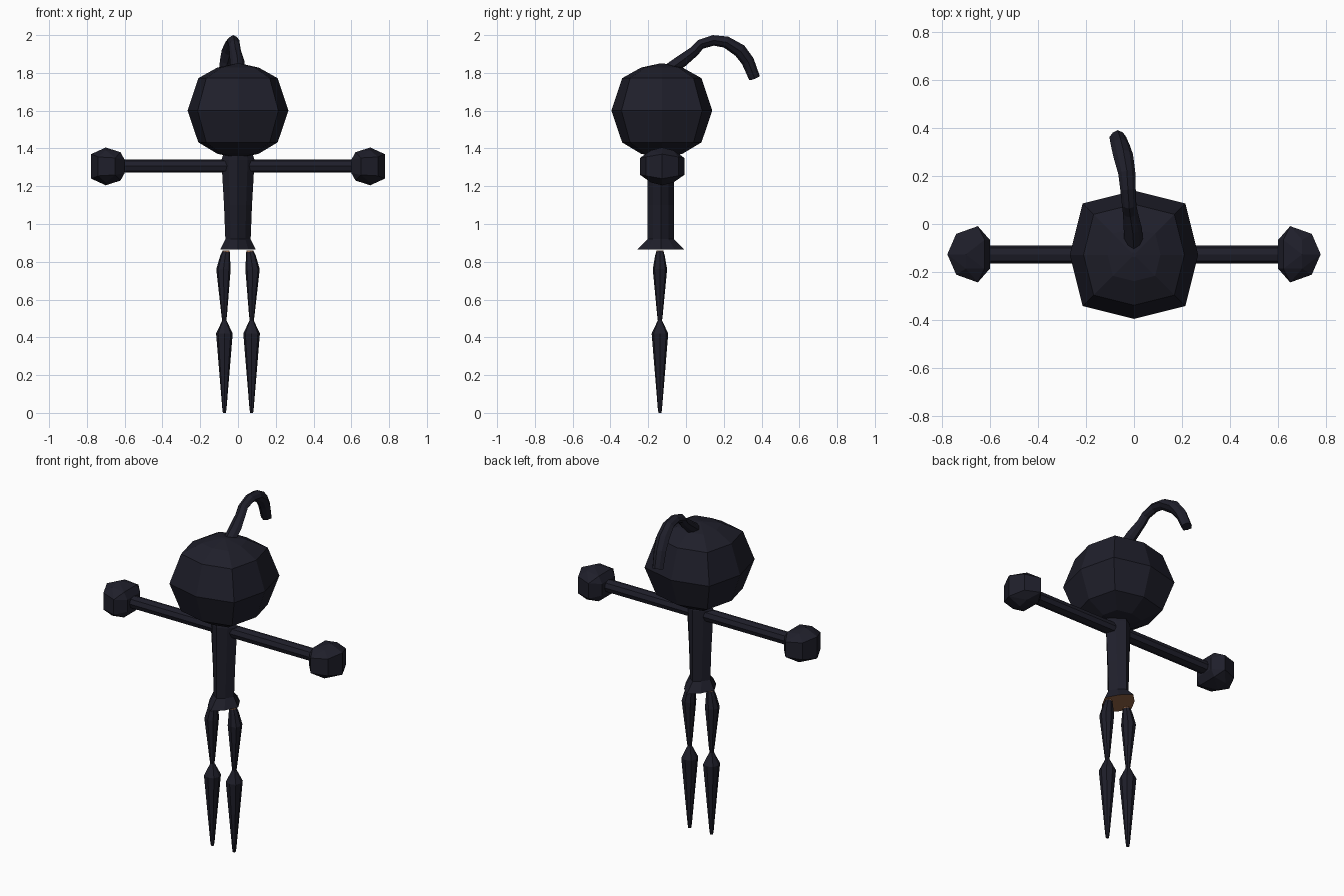
import bpy, bmesh, math
from mathutils import Vector

if "Cube" in bpy.data.objects:
    bpy.data.objects.remove(bpy.data.objects["Cube"])


def material(name, rgb):
    m = bpy.data.materials.new(name)
    m.diffuse_color = (*rgb, 1)
    m.use_nodes = True
    m.node_tree.nodes["Principled BSDF"].inputs["Base Color"].default_value = m.diffuse_color
    return m


DARK = material("dark slate", (0.0135, 0.0135, 0.0235))
BROWN = material("brown", (0.32, 0.14, 0.065))


def finish(name, bm):
    bmesh.ops.recalc_face_normals(bm, faces=bm.faces)
    me = bpy.data.meshes.new(name)
    bm.to_mesh(me)
    bm.free()
    me.materials.append(DARK)
    me.materials.append(BROWN)
    ob = bpy.data.objects.new(name, me)
    bpy.context.collection.objects.link(ob)
    return ob


def loft(name, sections, u, corner=0.75):
    """Skin eight-sided sections: (centre, half width along u, other half width)."""
    bm = bmesh.new()
    rings = []
    pts = [Vector(s[0]) for s in sections]
    for i, (c, ru, rv) in enumerate(sections):
        t = (pts[min(i + 1, len(pts) - 1)] - pts[max(i - 1, 0)]).normalized()
        uu = (u - t * u.dot(t)).normalized()
        vv = t.cross(uu)
        ring = []
        for k in range(8):
            a = k * math.pi / 4
            s = 1 if k % 2 == 0 else corner * math.sqrt(2)
            ring.append(bm.verts.new(pts[i] + uu * (ru * s * math.cos(a)) + vv * (rv * s * math.sin(a))))
        rings.append(ring)
    for a, b in zip(rings, rings[1:]):
        for k in range(8):
            j = (k + 1) % 8
            bm.faces.new((a[k], a[j], b[j], b[k]))
    bm.faces.new(rings[0])
    bm.faces.new(rings[-1])
    return finish(name, bm)


def upright(name, x, y, rows, corner=0.75):
    """Loft along z from rows of (z, half x, half y)."""
    return loft(name, [((x, y, z), rx, ry) for z, rx, ry in rows], Vector((1, 0, 0)), corner)


# Faceted head
upright("head", 0, -0.128, [(1.35, 0.01, 0.01), (1.372, 0.11, 0.11), (1.432, 0.21, 0.21),
                            (1.60, 0.267, 0.267), (1.772, 0.21, 0.21), (1.828, 0.11, 0.11),
                            (1.85, 0.01, 0.01)], 0.8)

# Torso with flared hem and a brown underside
torso = upright("torso", 0, -0.133, [(0.864, 0.094, 0.126), (0.92, 0.067, 0.07), (1.10, 0.074, 0.07),
                                     (1.34, 0.088, 0.07), (1.375, 0.075, 0.065), (1.40, 0.05, 0.05)], 0.58)
for p in torso.data.polygons:
    if p.normal.z < -0.9:
        p.material_index = 1

# Limbs, mirrored left and right
HAND = [(0.60, 0.06, 0.035), (0.622, 0.06, 0.075), (0.65, 0.117, 0.045), (0.70, 0, 0.1),
        (0.70, 0.06, 0.085), (0.74, 0.085, 0.05), (0.777, 0, 0.065)]
for side, label in ((-1, "left"), (1, "right")):
    loft(label + "_arm", [((side * 0.05, -0.127, 1.307), 0.037, 0.034),
                          ((side * 0.63, -0.127, 1.307), 0.037, 0.034)], Vector((0, 1, 0)))

    bm = bmesh.new()
    for x, y, z in HAND:
        for sy in (-1, 1):
            for sz in (-1, 1):
                bm.verts.new((side * x, -0.126 + sy * y, 1.305 + sz * z))
    bmesh.ops.remove_doubles(bm, verts=bm.verts, dist=0.0001)
    bmesh.ops.convex_hull(bm, input=bm.verts)
    finish(label + "_hand", bm)

    # Upper leg with a thin brown rim tucked under the hem
    thigh = [((side * x, -0.138, z), r, r) for x, z, r in
             ((0.073, 0.48, 0.010), (0.073, 0.52, 0.015), (0.077, 0.76, 0.038),
              (0.068, 0.83, 0.026), (0.063, 0.853, 0.020), (0.063, 0.860, 0.018))]
    leg = loft(label + "_upper_leg", thigh, Vector((1, 0, 0)))
    for p in leg.data.polygons:
        if p.center.z > 0.853:
            p.material_index = 1
    upright(label + "_lower_leg", side * 0.072, -0.138,
            [(0, 0.008, 0.008), (0.02, 0.011, 0.011), (0.42, 0.044, 0.044), (0.49, 0.011, 0.011)])

# Curved stalk sweeping back from the crown
STALK = [(0.0, -0.09, 1.815, 0.034), (-0.005, -0.02, 1.865, 0.033), (-0.015, 0.045, 1.915, 0.027),
         (-0.02, 0.077, 1.951, 0.026), (-0.025, 0.145, 1.972, 0.028), (-0.03, 0.212, 1.963, 0.031),
         (-0.045, 0.285, 1.918, 0.036), (-0.057, 0.327, 1.862, 0.034), (-0.068, 0.363, 1.772, 0.030)]
loft("stalk", [((x, y, z), r * 1.15, r) for x, y, z, r in STALK], Vector((1, 0, 0)), 0.62)
